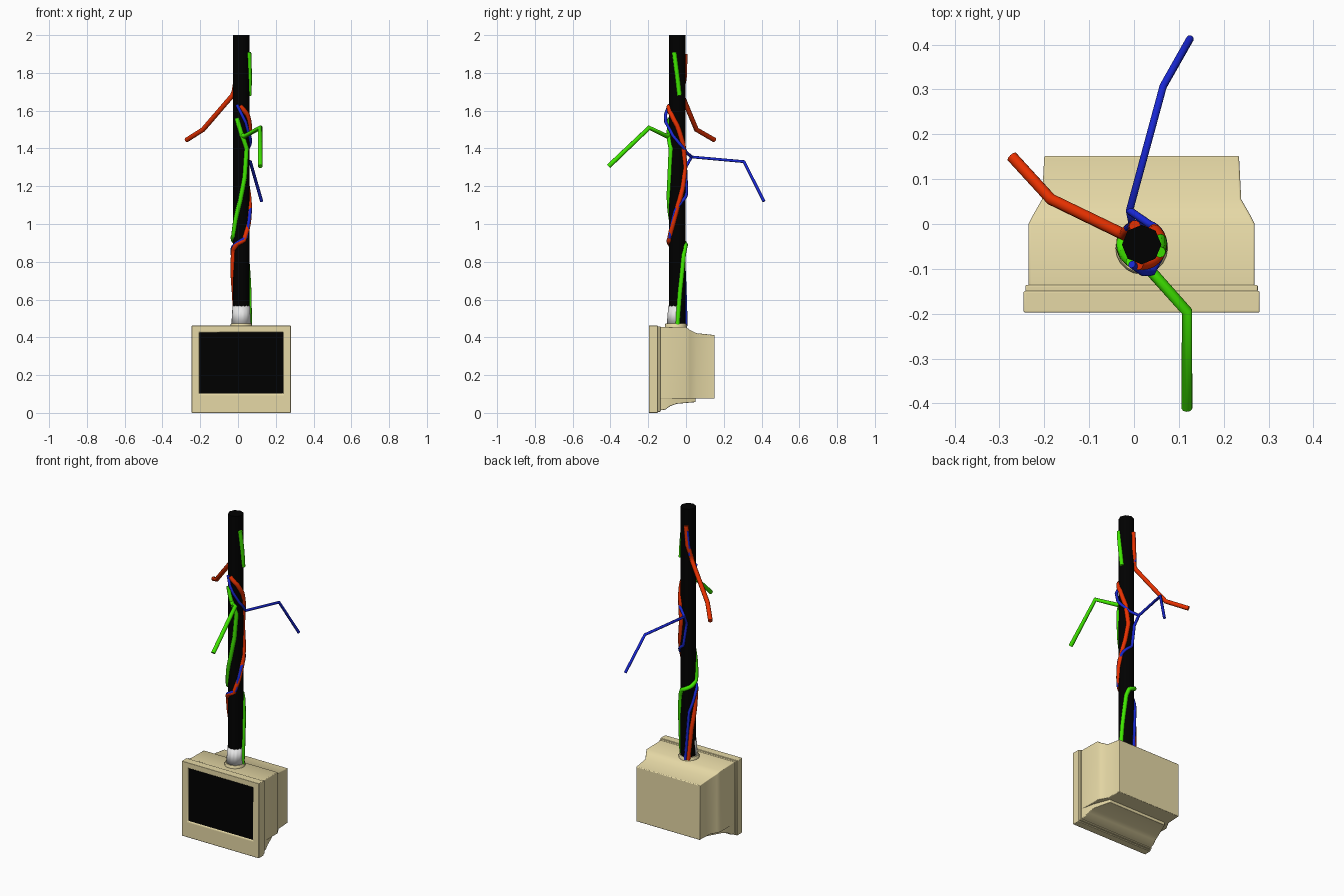
import bpy, bmesh
from math import cos, sin, radians, pi
from mathutils import Vector

cube = bpy.data.objects.get("Cube")
if cube:
    bpy.data.objects.remove(cube, do_unlink=True)

CX, CY = 0.017, -0.046      # pole axis


def material(name, rgb):
    m = bpy.data.materials.new(name)
    m.diffuse_color = (*rgb, 1)
    m.use_nodes = True
    m.node_tree.nodes["Principled BSDF"].inputs["Base Color"].default_value = (*rgb, 1)
    return m


BEIGE = material("beige plastic", (0.79, 0.69, 0.38))
BLACK = material("black", (0, 0, 0))
WHITE = material("white collar", (0.8, 0.8, 0.8))
RED = material("red wire", (0.8, 0.03, 0))
GREEN = material("green wire", (0.05, 0.8, 0))
BLUE = material("blue wire", (0.009, 0.02, 0.64))


def finish(name, bm, mats, bevel=0, angle=50):
    bmesh.ops.recalc_face_normals(bm, faces=bm.faces)
    me = bpy.data.meshes.new(name)
    bm.to_mesh(me)
    bm.free()
    for m in mats:
        me.materials.append(m)
    ob = bpy.data.objects.new(name, me)
    bpy.context.collection.objects.link(ob)
    if bevel:
        mod = ob.modifiers.new("bevel", "BEVEL")
        mod.width, mod.segments = bevel, 3
        mod.limit_method, mod.angle_limit = "ANGLE", radians(50)
    bpy.ops.object.select_all(action="DESELECT")
    ob.select_set(True)
    bpy.context.view_layer.objects.active = ob
    bpy.ops.object.shade_smooth_by_angle(angle=radians(angle))
    return ob


def loft(name, rings, mats=(BEIGE,), bevel=0, last_mat=0):
    """Skin rectangular rings (y, half_width, bottom, top) and cap both ends."""
    bm = bmesh.new()
    loops = [[bm.verts.new((CX + s * w, y, z)) for s, z in
              ((-1, z0), (1, z0), (1, z1), (-1, z1))] for y, w, z0, z1 in rings]
    for a, b in zip(loops, loops[1:]):
        for i in range(4):
            j = (i + 1) % 4
            bm.faces.new((a[i], a[j], b[j], b[i]))
    bm.faces.new(loops[0])
    bm.faces.new(loops[-1]).material_index = last_mat
    return finish(name, bm, mats, bevel)


def lathe(name, profile, sides, mat, center=(CX, CY)):
    bm = bmesh.new()
    loops = [[bm.verts.new((center[0] + r * cos(2 * pi * i / sides),
                            center[1] + r * sin(2 * pi * i / sides), z))
              for i in range(sides)] for r, z in profile]
    for a, b in zip(loops, loops[1:]):
        for i in range(sides):
            j = (i + 1) % sides
            bm.faces.new((a[i], a[j], b[j], b[i]))
    bm.faces.new(loops[0])
    bm.faces.new(loops[-1])
    return finish(name, bm, [mat])


# Monitor: front frame with recessed screen, rear lip, tapered housing, lower base
loft("screen_frame", [(-0.149, 0.263, 0.0, 0.462), (-0.197, 0.263, 0.0, 0.462),
                      (-0.197, 0.224, 0.099, 0.429), (-0.19, 0.221, 0.102, 0.426)],
     (BEIGE, BLACK), 0.004, 1)
loft("frame_lip", [(-0.136, 0.259, 0.006, 0.458), (-0.151, 0.259, 0.006, 0.458)],
     bevel=0.003)
loft("housing", [(-0.145, 0.252, 0.075, 0.456), (0.0, 0.252, 0.075, 0.454),
                 (0.02, 0.242, 0.075, 0.44), (0.055, 0.222, 0.075, 0.422),
                 (0.152, 0.217, 0.075, 0.412)], bevel=0.004)
loft("housing_base", [(-0.145, 0.252, 0.012, 0.09), (-0.11, 0.25, 0.017, 0.09),
                      (-0.085, 0.245, 0.035, 0.09), (-0.05, 0.238, 0.048, 0.09),
                      (0.05, 0.2, 0.057, 0.09)], bevel=0.003)

# Pole and its mount
lathe("mount_ring", [(0.058, 0.44), (0.058, 0.467), (0.054, 0.472)], 20, BEIGE,
      (CX, CY - 0.008))
lathe("pole", [(0.044, 0.46), (0.044, 2.0)], 8, BLACK)

# Torn collar round the front half of the pole foot
bm = bmesh.new()
STEPS = 14
low, high = [], []
for i in range(STEPS + 1):
    a = pi + pi * i / STEPS
    low.append(bm.verts.new((CX + 0.052 * cos(a), CY + 0.056 * sin(a), 0.468)))
    high.append(bm.verts.new((CX + 0.046 * cos(a), CY + 0.048 * sin(a),
                              0.568 - 0.004 * (i % 2))))
for i in range(STEPS):
    bm.faces.new((low[i], low[i + 1], high[i + 1], high[i]))
collar = finish("pole_collar", bm, [WHITE])
collar.modifiers.new("thickness", "SOLIDIFY").thickness = 0.003


# Wires: wound round the pole as (angle in degrees, height), with loose ends
def wound(path, r=0.044, steps=5):
    pts = []
    for k, (a0, z0) in enumerate(path[:-1]):
        a1, z1 = path[k + 1]
        for s in range(steps):
            t = s / steps
            a = radians(a0 + (a1 - a0) * t)
            pts.append(Vector((CX + r * cos(a), CY + r * sin(a), z0 + (z1 - z0) * t)))
    a = radians(path[-1][0])
    pts.append(Vector((CX + r * cos(a), CY + r * sin(a), path[-1][1])))
    return pts


def wire(name, strands, radius, mat):
    cu = bpy.data.curves.new(name, "CURVE")
    cu.dimensions = "3D"
    cu.bevel_depth, cu.bevel_resolution, cu.use_fill_caps = radius, 3, True
    for pts in strands:
        sp = cu.splines.new("POLY")
        sp.points.add(len(pts) - 1)
        for p, co in zip(sp.points, pts):
            p.co = (*co, 1)
        sp.use_smooth = True
    cu.materials.append(mat)
    bpy.context.collection.objects.link(bpy.data.objects.new(name, cu))


wire("red_wire", [
    wound([(125, 0.46), (150, 0.65), (185, 0.78), (200, 0.86), (240, 0.895), (290, 0.915),
           (330, 1.0), (365, 1.1), (400, 1.19), (425, 1.3), (405, 1.42), (360, 1.52),
           (315, 1.58), (262, 1.625)]),
    wound([(110, 1.9), (120, 1.78), (150, 1.7)])
    + [(-0.03, -0.02, 1.68), (-0.185, 0.055, 1.5), (-0.272, 0.15, 1.445)],
], 0.013, RED)

wire("green_wire", [
    wound([(0, 0.46), (20, 0.65), (50, 0.84), (70, 0.88), (150, 0.91), (205, 0.94),
           (230, 1.03), (262, 1.12), (295, 1.25), (310, 1.4), (270, 1.48), (238, 1.56)]),
    wound([(15, 1.68), (0, 1.78), (-22, 1.91)]),
    [(0.015, -0.085, 1.475), (0.035, -0.102, 1.465), (0.118, -0.195, 1.51),
     (0.118, -0.41, 1.305)],
], 0.0125, GREEN)

wire("blue_wire", [
    wound([(105, 0.46), (130, 0.75), (185, 0.87), (250, 0.905), (305, 0.93), (322, 1.0),
           (345, 1.07), (390, 1.12), (450, 1.16), (475, 1.3)], 0.048)
    + [(-0.01, 0.03, 1.355), (0.065, 0.307, 1.33), (0.125, 0.413, 1.12)],
    wound([(118, 1.87), (135, 1.72)], 0.048),
    # slack loop at the front, running round to the loose end
    [(-0.005, -0.09, 1.63), (0.02, -0.108, 1.58), (0.04, -0.107, 1.54)]
    + wound([(-30, 1.47), (20, 1.42), (70, 1.38)], 0.049) + [(-0.01, 0.03, 1.355)],
], 0.0085, BLUE)
